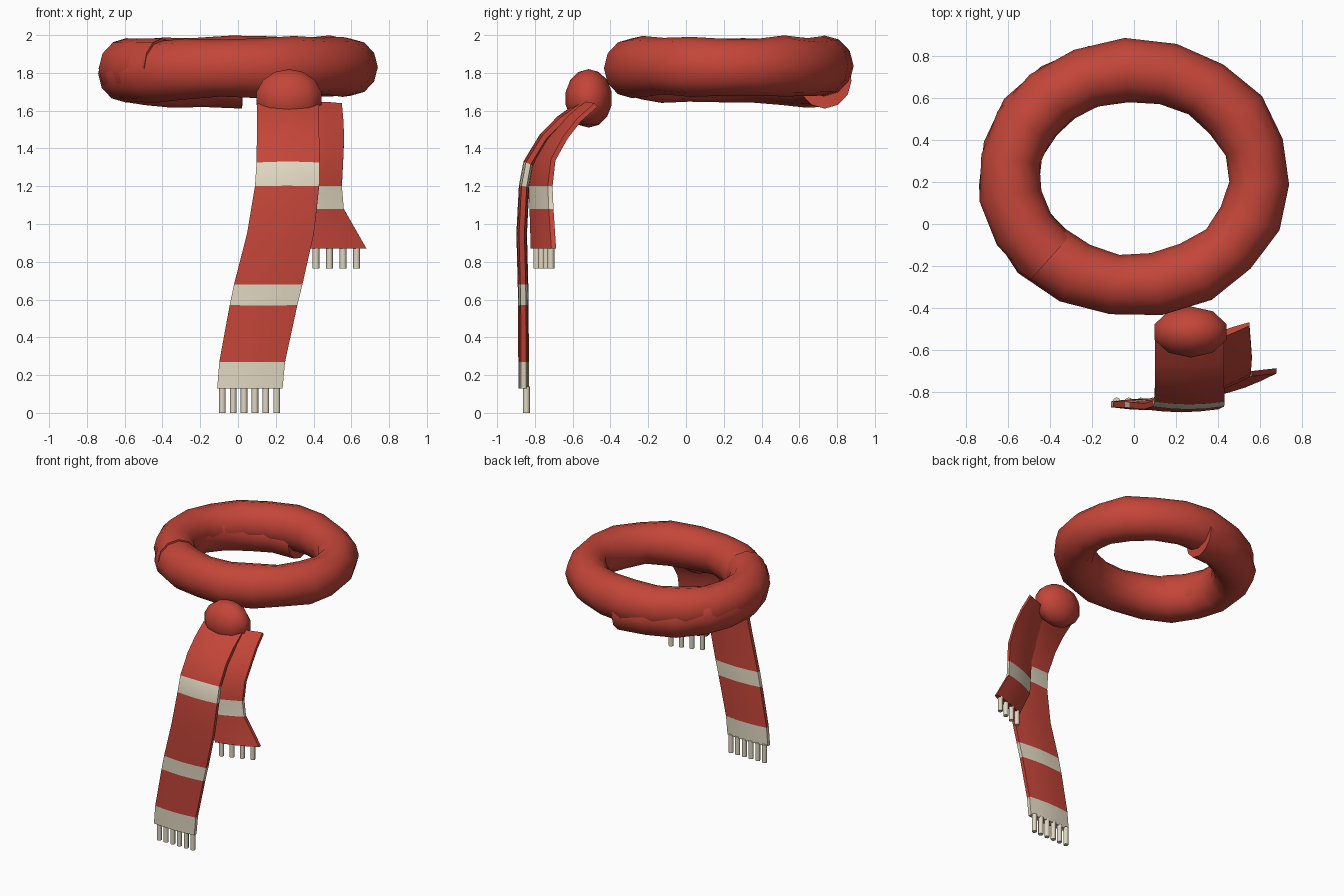
import bpy, math, random
from mathutils import Vector

if "Cube" in bpy.data.objects:
    bpy.data.objects.remove(bpy.data.objects["Cube"])

random.seed(4)


def material(name, rgb):
    m = bpy.data.materials.new(name)
    m.diffuse_color = (*rgb, 1)
    m.use_nodes = True
    m.node_tree.nodes["Principled BSDF"].inputs["Base Color"].default_value = m.diffuse_color
    return m


RED = material("red_wool", (0.55, 0.06, 0.04))
CREAM = material("cream_wool", (0.75, 0.68, 0.53))


def smooth(ob, angle=50):
    bpy.ops.object.select_all(action='DESELECT')
    ob.select_set(True)
    bpy.context.view_layer.objects.active = ob
    bpy.ops.object.shade_smooth_by_angle(angle=math.radians(angle))


def loft(name, rings, cream_rows=()):
    """Skin a list of equal-sized rings, cap both ends, colour chosen rows cream."""
    n = len(rings[0])
    verts = [p for r in rings for p in r]
    faces, mats = [], []
    for i in range(len(rings) - 1):
        for j in range(n):
            k = (j + 1) % n
            faces.append((i * n + j, i * n + k, (i + 1) * n + k, (i + 1) * n + j))
            mats.append(int(i in cream_rows))
    last = (len(rings) - 1) * n
    faces += [tuple(reversed(range(n))), tuple(range(last, last + n))]
    mats += [mats[0], mats[-1]]
    me = bpy.data.meshes.new(name)
    me.from_pydata(verts, [], faces)
    me.materials.append(RED)
    me.materials.append(CREAM)
    me.polygons.foreach_set("material_index", mats)
    ob = bpy.data.objects.new(name, me)
    bpy.context.collection.objects.link(ob)
    smooth(ob)
    return ob


# Neck wrap: a thick, slightly lumpy coil whose lower end tucks under at the back
rings = []
STEPS, SIDES = 26, 12
for i in range(STEPS + 1):
    u = 500 * i / STEPS
    a = math.radians(88 + u)
    z = 1.765 + 0.065 * min(u / 200, 1) + random.uniform(-0.008, 0.008)
    grow = random.uniform(-0.008, 0.008)
    mid = Vector((0.598 * math.cos(a), 0.22 + 0.515 * math.sin(a), z))
    out = Vector((math.cos(a), math.sin(a), 0))
    ring = []
    for j in range(SIDES):
        b = 2 * math.pi * j / SIDES
        ring.append(mid + out * (0.148 + grow) * math.cos(b)
                    + Vector((0, 0, (0.156 + grow) * math.sin(b))))
    rings.append(ring)
loft("neck_wrap", rings)

# Knot
bpy.ops.mesh.primitive_uv_sphere_add(segments=10, ring_count=7, radius=1,
                                     location=(0.27, -0.515, 1.665))
knot = bpy.context.object
knot.name = "knot"
knot.scale = (0.185, 0.125, 0.155)
bpy.ops.object.transform_apply(location=False, rotation=False, scale=True)
knot.data.materials.append(RED)
smooth(knot, 60)

# Lens-shaped cross-section of a hanging end: (across, depth)
LENS = [(-1, 0.5), (-0.5, 0.85), (0, 1), (0.5, 0.85), (1, 0.5),
        (1, -0.5), (0.5, -0.85), (0, -1), (-0.5, -0.85), (-1, -0.5)]


def tail(name, rows, turn, half_thick, cream_rows):
    """rows: (x, y, z, half width) from top to bottom; turn: yaw of the strip."""
    across = Vector((math.cos(turn), math.sin(turn), 0))
    pts = [Vector(r[:3]) for r in rows]
    rings = []
    for i, r in enumerate(rows):
        t = pts[min(i + 1, len(pts) - 1)] - pts[max(i - 1, 0)]
        t.x = 0
        normal = Vector((0, t.z, -t.y)).normalized()
        if i == len(rows) - 1:
            normal = Vector((0, -1, 0))
        rings.append([pts[i] + across * (r[3] / math.cos(turn) * s) + normal * (half_thick * d)
                      for s, d in LENS])
    return loft(name, rings, cream_rows)


tail("long_tail", [
    (0.265, -0.555, 1.625, 0.165), (0.265, -0.66, 1.55, 0.165), (0.265, -0.75, 1.46, 0.165),
    (0.265, -0.835, 1.32, 0.167), (0.26, -0.857, 1.2, 0.17), (0.225, -0.87, 0.95, 0.177),
    (0.16, -0.863, 0.68, 0.181), (0.135, -0.861, 0.57, 0.179), (0.075, -0.86, 0.27, 0.174),
    (0.063, -0.86, 0.13, 0.173)], 0, 0.028, {3, 6, 8})

tail("short_tail", [
    (0.405, -0.53, 1.63, 0.145), (0.41, -0.62, 1.55, 0.147), (0.415, -0.69, 1.46, 0.147),
    (0.415, -0.755, 1.34, 0.142), (0.41, -0.77, 1.2, 0.14), (0.42, -0.765, 1.08, 0.14),
    (0.53, -0.755, 0.87, 0.15)], math.radians(20), 0.025, {4})


# Fringe strands along the bottom edge of each tail
def fringe(name, count, start, end, top, bottom):
    for i in range(count):
        p = Vector(start).lerp(Vector(end), i / (count - 1))
        bpy.ops.mesh.primitive_cylinder_add(vertices=8, radius=0.018, depth=top - bottom,
                                            location=(p.x, p.y, (top + bottom) / 2))
        ob = bpy.context.object
        ob.name = f"{name}_{i + 1}"
        ob.data.materials.append(CREAM)
        smooth(ob)


fringe("long_fringe", 6, (-0.083, -0.845, 0), (0.205, -0.845, 0), 0.14, 0)
fringe("short_fringe", 4, (0.413, -0.79, 0), (0.628, -0.715, 0), 0.88, 0.765)
